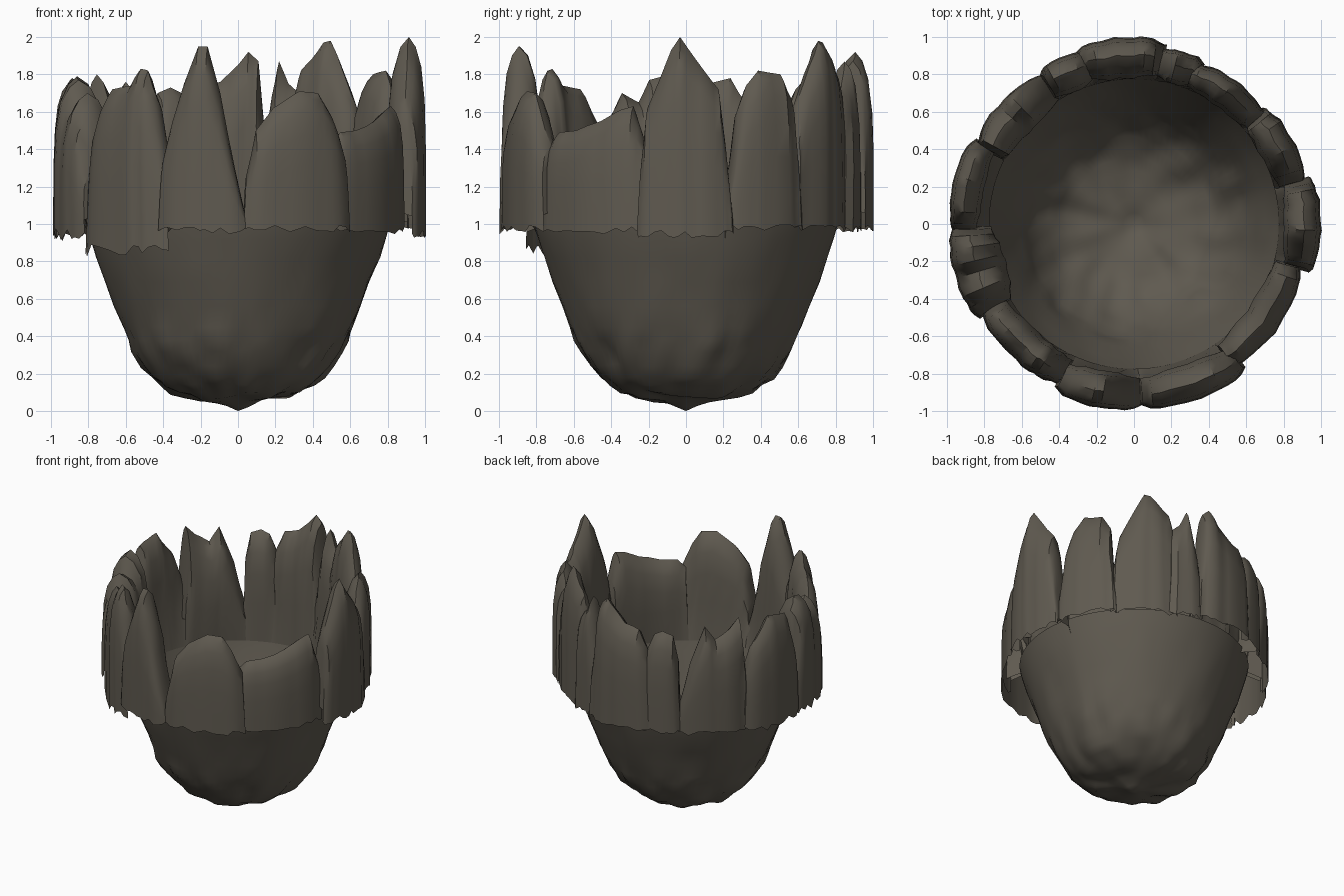
import bpy, bmesh, math, random
from mathutils import Vector, noise

random.seed(4)
stone = bpy.data.materials.new("dark warm stone")
stone.diffuse_color = (0.115, 0.102, 0.080, 1)


def finish(bm, name, angle):
    bmesh.ops.recalc_face_normals(bm, faces=bm.faces)
    me = bpy.data.meshes.new(name)
    bm.to_mesh(me)
    bm.free()
    ob = bpy.data.objects.new(name, me)
    me.materials.append(stone)
    bpy.context.collection.objects.link(ob)
    bpy.ops.object.select_all(action='DESELECT')
    ob.select_set(True)
    bpy.context.view_layer.objects.active = ob
    bpy.ops.object.shade_smooth_by_angle(angle=math.radians(angle))
    return ob


def lerp_table(tab, x):
    for (x0, y0), (x1, y1) in zip(tab, tab[1:]):
        if x <= x1:
            return y0 + (y1 - y0) * (x - x0) / (x1 - x0)
    return tab[-1][1]


# Bowl: lumpy turned shell, rougher towards the base; its rim runs up behind the crown
PROFILE = [(0.06, 0.025), (0.13, 0.05), (0.2, 0.065), (0.28, 0.08), (0.35, 0.105),
           (0.41, 0.14), (0.46, 0.18), (0.51, 0.24), (0.56, 0.32), (0.59, 0.38),
           (0.62, 0.45), (0.66, 0.56), (0.71, 0.69), (0.755, 0.82), (0.79, 0.92),
           (0.81, 0.99), (0.825, 1.05)]
SEG = 90
bm = bmesh.new()
rings = []
for r, z in PROFILE:
    ring = []
    for i in range(SEG):
        a = math.tau * i / SEG
        p = Vector((r * math.cos(a), r * math.sin(a), z))
        rough = 0.03 if z < 0.4 else 0.012
        n = noise.noise(p * 8) * rough * min(1, r / 0.25)
        n += noise.noise(p * 2.5 + Vector((3, 1, 5))) * 0.012
        out = Vector((p.x, p.y, (z - 0.6) * 0.9)).normalized()
        dent = max(0, 1 - (p - Vector((0.36, -0.40, 0.27))).length / 0.08)
        if z < 0.9:
            p += out * (n - 0.05 * dent)
        p.z = max(p.z, 0.005)
        ring.append(bm.verts.new(p))
    rings.append(ring)
for lo, hi in zip(rings, rings[1:]):
    for i in range(SEG):
        j = (i + 1) % SEG
        bm.faces.new((lo[i], lo[j], hi[j], hi[i]))
tip = bm.verts.new((0, 0, 0))
for i in range(SEG):
    bm.faces.new((tip, rings[0][(i + 1) % SEG], rings[0][i]))
finish(bm, "bowl", 50)


# Crown slabs: cross-section (inset as part of thickness, height fraction)
SECTION = [(0.0, 0.0), (0.0, 0.2), (0.0, 0.45), (0.03, 0.68), (0.12, 0.85), (0.27, 0.95),
           (0.45, 1.0), (0.68, 0.95), (0.88, 0.82), (1.0, 0.6), (1.0, 0.3)]
# Inner wall of every slab runs down into the bowl (radius, z); the underside is open
FOOT = (0.774, 0.89)


def slab(name, base, thick, outline, radius=0.985, ragged=0.025):
    mid = (outline[0][0] + outline[-1][0]) / 2
    half = (outline[-1][0] - outline[0][0]) / 2
    angles = []
    for (p, _), (q, _) in zip(outline, outline[1:]):
        angles += [p, (p + q) / 2]
    angles.append(outline[-1][0])
    bm = bmesh.new()
    cols = []
    for deg in angles:
        t = (deg - mid) / half
        edge = 0.03 * t ** 4
        top = lerp_table(outline, deg)
        th = thick * (1 - 0.3 * abs(t) ** 3)
        low = base + random.uniform(-ragged, 0.015)
        rj = random.uniform(-0.006, 0.006)
        pts = [(radius - edge + rj - th * s, low + (top - low) * h) for s, h in SECTION]
        col = []
        for r, z in pts + [FOOT]:
            # feet spread a little so neighbours overlap, tips stay apart
            spread = 1.3 * t * max(0, 1.35 - z) / 0.4
            a = math.radians(deg + spread)
            col.append(bm.verts.new((r * math.cos(a), r * math.sin(a), z)))
        cols.append(col)
    for c, d in zip(cols, cols[1:]):
        for k in range(len(c) - 1):
            bm.faces.new((c[k], d[k], d[k + 1], c[k + 1]))
    # closed flanks above the open foot
    bm.faces.new(cols[0][1:-1])
    bm.faces.new(cols[-1][-2:0:-1])
    finish(bm, name, 35)


# Each slab: top outline as (angle in degrees, height)
slab("front_left_slab", 0.88, 0.19, [(210.5, 1.3), (213, 1.55), (220, 1.72), (229, 1.74),
     (234, 1.83), (237, 1.82), (241, 1.65), (245, 1.35)], 0.965, 0.06)
slab("front_spike", 0.97, 0.2, [(245, 1.4), (251.5, 1.75), (256.6, 1.95), (259.7, 1.95),
     (264, 1.7), (268.8, 1.3), (271.5, 1.05)], 1.0)
slab("front_right_slab", 0.98, 0.2, [(273, 1.25), (276, 1.5), (282, 1.62), (291, 1.71),
     (298, 1.7), (302, 1.6), (307, 1.42)], 1.0)
slab("right_low_slab", 0.97, 0.19, [(305, 1.43), (309, 1.49), (317, 1.5), (328, 1.55),
     (336, 1.61), (341, 1.63), (345, 1.45)], 0.95)
slab("right_spike", 0.95, 0.2, [(345.5, 1.4), (347, 1.62), (351, 1.77), (355, 1.93),
     (358, 2.0), (361.5, 1.92), (367, 1.8), (371, 1.72), (373, 1.45), (374, 1.1)], 1.0)
slab("right_back_slab", 0.98, 0.19, [(375, 1.2), (378, 1.6), (381.5, 1.74), (386, 1.82),
     (395, 1.8), (399, 1.7), (401, 1.2)], 0.96)
slab("back_right_spike", 0.98, 0.17, [(400.5, 1.4), (403, 1.63), (410, 1.84), (415, 1.98),
     (418, 1.97), (423, 1.88), (427, 1.82), (429, 1.7)], 0.94)
slab("back_splinter", 0.98, 0.18, [(427, 1.68), (432, 1.75), (435.5, 1.87), (437.5, 1.72),
     (441, 1.4)], 0.96)
slab("back_slab", 0.98, 0.22, [(440.5, 1.4), (443, 1.87), (446.5, 1.92), (450, 1.85),
     (456, 1.76), (463, 1.73), (468, 1.55)], 1.0)
slab("back_left_splinter", 0.97, 0.2, [(466, 1.55), (470, 1.7), (474, 1.73), (479, 1.7),
     (481.5, 1.5)], 0.97)
slab("back_left_slab", 0.96, 0.22, [(482, 1.12), (487, 1.48), (494, 1.76), (499, 1.65),
     (506, 1.72), (511, 1.8), (513, 1.4)], 0.965)
slab("left_slab", 0.95, 0.17, [(512.5, 1.4), (516, 1.58), (522, 1.7), (525, 1.78),
     (530, 1.76), (536, 1.74), (540, 1.5), (542, 1.2)], 0.99, 0.05)
slab("left_front_slab", 0.96, 0.28, [(542, 1.35), (544, 1.7), (548, 1.79), (553, 1.77),
     (557, 1.65), (563, 1.7), (567, 1.58), (570.5, 1.3)], 0.995, 0.05)
